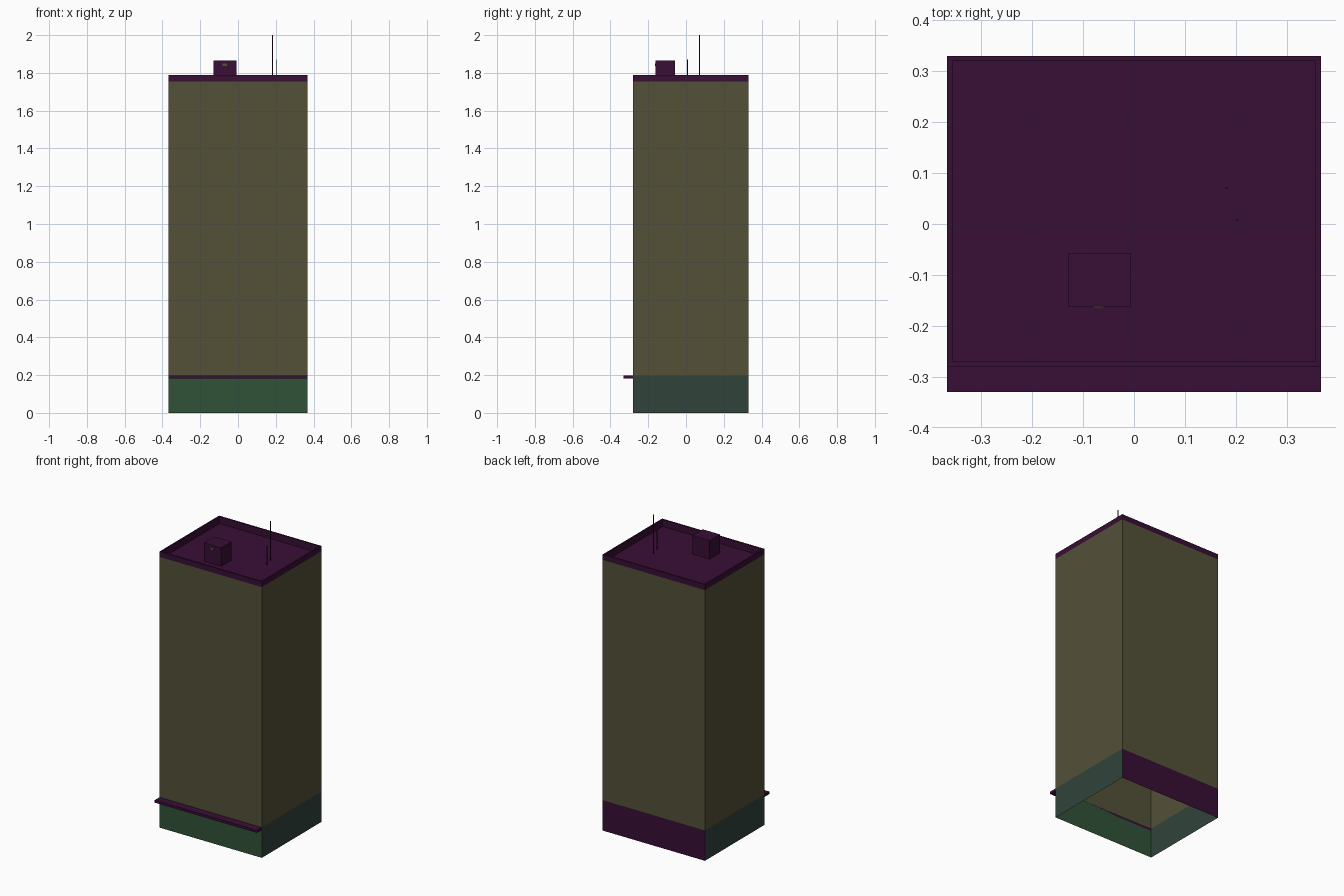
import bpy, bmesh

if "Cube" in bpy.data.objects:
    bpy.data.objects.remove(bpy.data.objects["Cube"])


def material(name, rgb):
    m = bpy.data.materials.new(name)
    m.diffuse_color = (*rgb, 1)
    m.use_nodes = True
    m.node_tree.nodes["Principled BSDF"].inputs["Base Color"].default_value = m.diffuse_color
    return m


OLIVE = material("olive wall", (0.087, 0.082, 0.039))
GREEN = material("shopfront green", (0.030, 0.084, 0.039))
TEAL = material("side base teal", (0.030, 0.057, 0.042))
PURPLE = material("dark purple trim", (0.040, 0.0045, 0.036))


def finish(name, bm, mats):
    mesh = bpy.data.meshes.new(name)
    bm.to_mesh(mesh)
    bm.free()
    for m in mats:
        mesh.materials.append(m)
    obj = bpy.data.objects.new(name, mesh)
    bpy.context.collection.objects.link(obj)
    return obj


def box(name, lo, hi, mat):
    bm = bmesh.new()
    bmesh.ops.create_cube(bm, size=1)
    for v in bm.verts:
        v.co = [lo[i] + (v.co[i] + 0.5) * (hi[i] - lo[i]) for i in range(3)]
    return finish(name, bm, [mat])


X, Y0, Y1 = 0.367, -0.28, 0.33
BASE, BAND, TOP, DECK, RIM = 0.197, 1.755, 1.79, 1.745, 0.01

# Tower shell: stacked rectangular rings, open underneath, with a sunken roof deck
bm = bmesh.new()
rings = []
for z, inset in [(0, 0), (BASE, 0), (BAND, 0), (TOP, 0), (TOP, RIM), (DECK, RIM)]:
    x, a, b = X - inset, Y0 + inset, Y1 - inset
    rings.append([bm.verts.new((px, py, z))
                  for px, py in [(-x, a), (x, a), (x, b), (-x, b)]])
for level, (low, high) in enumerate(zip(rings, rings[1:])):
    for side in range(4):  # front, right, back, left
        n = (side + 1) % 4
        f = bm.faces.new((low[side], low[n], high[n], high[side]))
        if level == 0:
            f.material_index = (1, 2, 3, 2)[side]
        else:
            f.material_index = 0 if level == 1 else 3
bm.faces.new(rings[-1]).material_index = 3
finish("tower", bm, [OLIVE, GREEN, TEAL, PURPLE])

# Entrance canopy across the front
box("canopy", (-X, -0.33, 0.181), (X, Y0, 0.197), PURPLE)

# Rooftop hut with a small vent plate
box("roof_hut", (-0.13, -0.162, DECK), (-0.007, -0.057, 1.865), PURPLE)
box("hut_vent", (-0.081, -0.165, 1.836), (-0.059, -0.162, 1.849), OLIVE)

# Antennas
for name, x, y, top in [("tall_antenna", 0.182, 0.071, 2.0),
                        ("short_antenna", 0.202, 0.008, 1.87)]:
    r = 0.002
    box(name, (x - r, y - r, DECK), (x + r, y + r, top), PURPLE)
